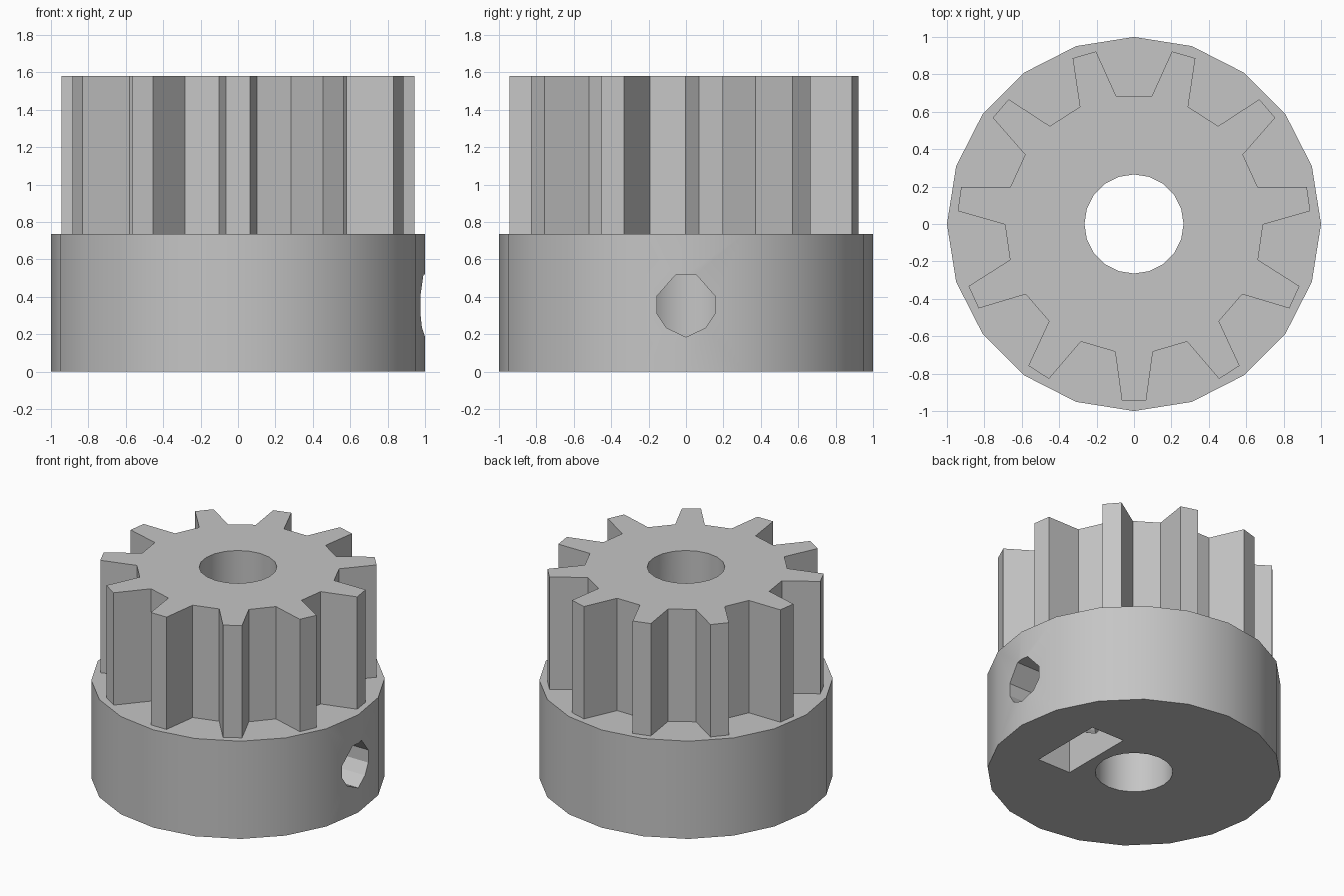
import bpy, bmesh
from math import sin, cos, tau, pi
from mathutils import Vector

if "Cube" in bpy.data.objects:
    bpy.data.objects.remove(bpy.data.objects["Cube"], do_unlink=True)

# Single grey material
grey = bpy.data.materials.new("light_grey")
grey.use_nodes = True
colour = (0.56, 0.56, 0.56, 1)
grey.diffuse_color = colour
grey.node_tree.nodes["Principled BSDF"].inputs["Base Color"].default_value = colour


def prism(name, points, direction):
    """Extrude a closed outline along a direction."""
    bm = bmesh.new()
    face = bm.faces.new([bm.verts.new(p) for p in points])
    grown = bmesh.ops.extrude_face_region(bm, geom=[face])["geom"]
    moved = [g for g in grown if isinstance(g, bmesh.types.BMVert)]
    bmesh.ops.translate(bm, verts=moved, vec=Vector(direction))
    bmesh.ops.recalc_face_normals(bm, faces=bm.faces)
    mesh = bpy.data.meshes.new(name)
    bm.to_mesh(mesh)
    bm.free()
    obj = bpy.data.objects.new(name, mesh)
    bpy.context.collection.objects.link(obj)
    mesh.materials.append(grey)
    return obj


def polar(radius, angle, z):
    return (radius * cos(angle), radius * sin(angle), z)


def ring(radius, sides, z):
    return [polar(radius, tau * i / sides, z) for i in range(sides)]


def mirrored(half, x):
    """Outline in the side plane, symmetric about y = 0."""
    other = [(-y, z) for y, z in reversed(half) if y > 0]
    return [(x, y, z) for y, z in half + other]


def combine(target, tool, operation):
    mod = target.modifiers.new(operation, "BOOLEAN")
    mod.operation = operation
    mod.solver = "EXACT"
    mod.object = tool
    bpy.ops.object.select_all(action="DESELECT")
    bpy.context.view_layer.objects.active = target
    target.select_set(True)
    bpy.ops.object.modifier_apply(modifier=mod.name)
    bpy.data.objects.remove(tool, do_unlink=True)


TEETH, HEIGHT, HUB_HEIGHT = 11, 1.58, 0.735
ROOT_R, TIP_R = 0.69, 0.945
ROOT_HALF, TIP_HALF = 0.147, 0.069   # half angles of a tooth

# Round hub with the toothed wheel on top
pulley = prism("toothed_pulley", ring(1, 20, 0), (0, 0, HUB_HEIGHT))
outline = []
for i in range(TEETH):
    mid = -pi / 2 + tau * i / TEETH
    for radius, offset in ((ROOT_R, -ROOT_HALF), (TIP_R, -TIP_HALF),
                           (TIP_R, TIP_HALF), (ROOT_R, ROOT_HALF)):
        outline.append(polar(radius, mid + offset, 0.7))
wheel = prism("toothed_wheel", outline, (0, 0, HEIGHT - 0.7))
combine(pulley, wheel, "UNION")

# Shaft bore
bore = prism("bore_cutter", ring(0.265, 20, -0.1), (0, 0, 2))
combine(pulley, bore, "DIFFERENCE")

# Pocket for a nut, open below and pointed at the top
pocket = prism("pocket_cutter",
               mirrored([(0.285, -0.1), (0.285, 0.52), (0, 0.68)], 0.335),
               (0.275, 0, 0))
combine(pulley, pocket, "DIFFERENCE")

# Set screw hole from the side into the bore
screw = prism("screw_cutter",
              mirrored([(0, 0.185), (0.105, 0.235), (0.155, 0.31),
                        (0.155, 0.405), (0.053, 0.52)], 0.05), (1.1, 0, 0))
combine(pulley, screw, "DIFFERENCE")

bpy.ops.object.select_all(action="DESELECT")
pulley.select_set(True)
bpy.context.view_layer.objects.active = pulley
bpy.ops.object.shade_smooth_by_angle()
